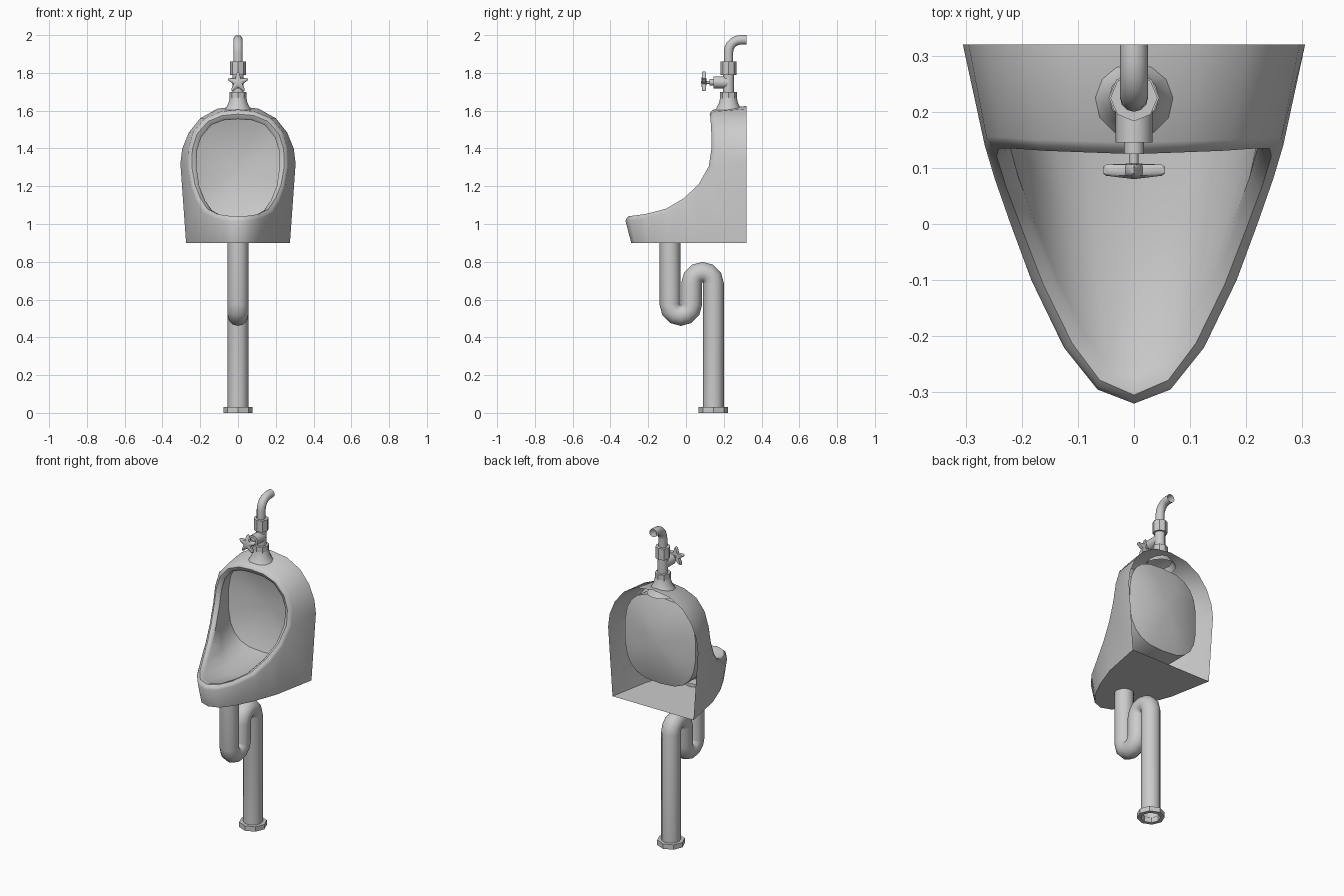
import bpy, bmesh
from math import sin, cos, pi, radians
from mathutils import Vector

if "Cube" in bpy.data.objects:
    bpy.data.objects.remove(bpy.data.objects["Cube"])

grey = bpy.data.materials.new("light_grey")
grey.use_nodes = True
colour = (0.6, 0.6, 0.6, 1)
grey.diffuse_color = colour
grey.node_tree.nodes["Principled BSDF"].inputs["Base Color"].default_value = colour


def finish(name, bm, angle=42):
    bmesh.ops.remove_doubles(bm, verts=bm.verts, dist=0.0005)
    bmesh.ops.recalc_face_normals(bm, faces=bm.faces)
    mesh = bpy.data.meshes.new(name)
    bm.to_mesh(mesh)
    bm.free()
    mesh.materials.append(grey)
    obj = bpy.data.objects.new(name, mesh)
    bpy.context.collection.objects.link(obj)
    bpy.ops.object.select_all(action='DESELECT')
    obj.select_set(True)
    bpy.context.view_layer.objects.active = obj
    bpy.ops.object.shade_smooth_by_angle(angle=radians(angle))
    return obj


def loft(bm, loops):
    """Skin closed loops of equal length; return their vertices."""
    rows = [[bm.verts.new(p) for p in loop] for loop in loops]
    for a, b in zip(rows, rows[1:]):
        for i in range(len(a)):
            j = (i + 1) % len(a)
            bm.faces.new((a[i], a[j], b[j], b[i]))
    return rows


def lathe(name, profile, origin, sides=8, forward=False):
    """Turn (radius, distance) pairs around z, or around -y if forward."""
    bm = bmesh.new()
    loops = []
    for r, h in profile:
        ring = []
        for k in range(sides):
            u, v = r * cos(2 * pi * k / sides), r * sin(2 * pi * k / sides)
            ring.append(Vector(origin) + Vector((u, -h, v) if forward else (u, v, h)))
        loops.append(ring)
    rows = loft(bm, loops)
    return finish(name, bm)


def pipe(name, path, radius, sides=12):
    """Open tube along a path of (y, z) points."""
    bm = bmesh.new()
    pts = [Vector((0, y, z)) for y, z in path]
    loops = []
    for i, p in enumerate(pts):
        t = (pts[min(i + 1, len(pts) - 1)] - pts[max(i - 1, 0)]).normalized()
        n = Vector((0, -t.z, t.y))
        loops.append([p + radius * (cos(2 * pi * k / sides) * Vector((1, 0, 0))
                                    + sin(2 * pi * k / sides) * n) for k in range(sides)])
    loft(bm, loops)
    return finish(name, bm)


def arc(y, z, r, start, end, steps):
    angles = [radians(start + (end - start) * i / steps) for i in range(steps + 1)]
    return [(y + r * cos(a), z + r * sin(a)) for a in angles]


def both(half):
    """Complete a half loop with its mirror image."""
    pts = [Vector(p) for p in half]
    return pts + [Vector((-p.x, p.y, p.z)) for p in pts[-2:0:-1]]


# Basin: half loops run from the front lip up to the top centre
inner = both([(0, -.275, 1.035), (.05, -.25, 1.037), (.09, -.195, 1.043), (.135, -.1, 1.068),
              (.175, 0, 1.125), (.205, .08, 1.2), (.22, .135, 1.3), (.217, .15, 1.39),
              (.195, .15, 1.46), (.14, .147, 1.525), (.075, .143, 1.55), (0, .14, 1.555)])
outer = both([(0, -.32, 1.015), (.065, -.295, 1.018), (.125, -.22, 1.03), (.183, -.1, 1.06),
              (.22, 0, 1.12), (.248, .08, 1.195), (.266, .14, 1.3), (.263, .155, 1.4),
              (.236, .155, 1.49), (.175, .15, 1.56), (.09, .148, 1.595), (0, .145, 1.605)])
edge = both([(0, -.29, .9), (.06, -.268, .9), (.115, -.2, .9), (.17, -.09, .9),
             (.225, .06, .9), (.275, .32, .9), (.305, .32, 1.32), (.295, .32, 1.4),
             (.26, .32, 1.485), (.2, .32, 1.56), (.11, .32, 1.61), (0, .32, 1.625)])
count = len(inner)

# Rounded rim between the two loops
rim = []
for t in (0.0, 0.2, 0.5, 0.8):
    ring = []
    for i in range(count):
        along = inner[(i + 1) % count] - inner[i - 1]
        up = along.cross(outer[i] - inner[i]).normalized()
        if up.z - up.y < 0:
            up = -up
        ring.append(outer[i].lerp(inner[i], t) + up * 0.018 * sin(pi * t))
    rim.append(ring)

# Bowl behind the opening, squarish at the back
def squared(a):
    return (1 if a >= 0 else -1) * abs(a) ** 0.7

back = both([(.24 * squared(sin(pi * i / 11)) if 0 < i < 11 else 0, .25,
              1.29 - .265 * squared(cos(pi * i / 11))) for i in range(12)])
middle = []
for i in range(count):
    p = inner[i].lerp(back[i], 0.5)
    p.z -= 0.04 * max(0, 1 - min(i, count - i) / 5)
    middle.append(p)
centre = Vector((0, .295, 1.29))
deep = [Vector((p.x * .6, .285, 1.29 + (p.z - 1.29) * .6)) for p in back]

bm = bmesh.new()
rows = loft(bm, [edge] + rim + [inner, middle, back, deep, [centre] * count])
bm.faces.new([rows[0][i] for i in range(-5, 6)])  # flat underside
finish("basin", bm)

# Neck and supply pipe above the basin
Y = .225
lathe("inlet_neck", [(.09, 1.575), (.066, 1.61), (.05, 1.64), (.044, 1.67)], (0, Y, 0), 12)
lathe("lower_collar", [(0, 1.66), (.045, 1.66), (.045, 1.7), (0, 1.7)], (0, Y, 0))
lathe("valve_body", [(.03, 1.69), (.03, 1.8)], (0, Y, 0), 12)
lathe("upper_collar", [(0, 1.79), (.042, 1.79), (.042, 1.86), (0, 1.86)], (0, Y, 0))
pipe("supply_pipe", [(Y, 1.85)] + arc(Y + .065, 1.91, .065, 180, 90, 5) + [(.32, 1.975)], .025)

# Valve stem and star handle
lathe("valve_stem", [(.033, 0), (.033, .08), (.018, .08), (.018, .1), (.008, .1), (.008, .13)],
      (0, Y, 1.75), 10, True)


def star(y, scale):
    pts = []
    for k in range(20):
        r = (.058, .05, .026, .05)[k % 4] * scale
        a = pi / 2 + 2 * pi * (k // 4 + (0, .12, .5, .88)[k % 4]) / 5
        pts.append(Vector((r * cos(a), y, 1.75 + r * sin(a))))
    return pts


bm = bmesh.new()
loft(bm, [star(.08, 0), star(.086, .9), star(.09, 1), star(.102, 1), star(.106, .9), star(.108, 0)])
finish("valve_handle", bm)

# Drain trap and floor flange
bend = .0575
pipe("drain_trap", [(-.085, .92)] + arc(-.0275, .573, bend, 180, 360, 6)
     + arc(.0875, .687, bend, 180, 0, 6) + [(.145, .01)], .055)
lathe("floor_flange", [(.055, .03), (.078, .03), (.078, 0), (.055, 0), (.05, .03)], (0, .145, 0))
